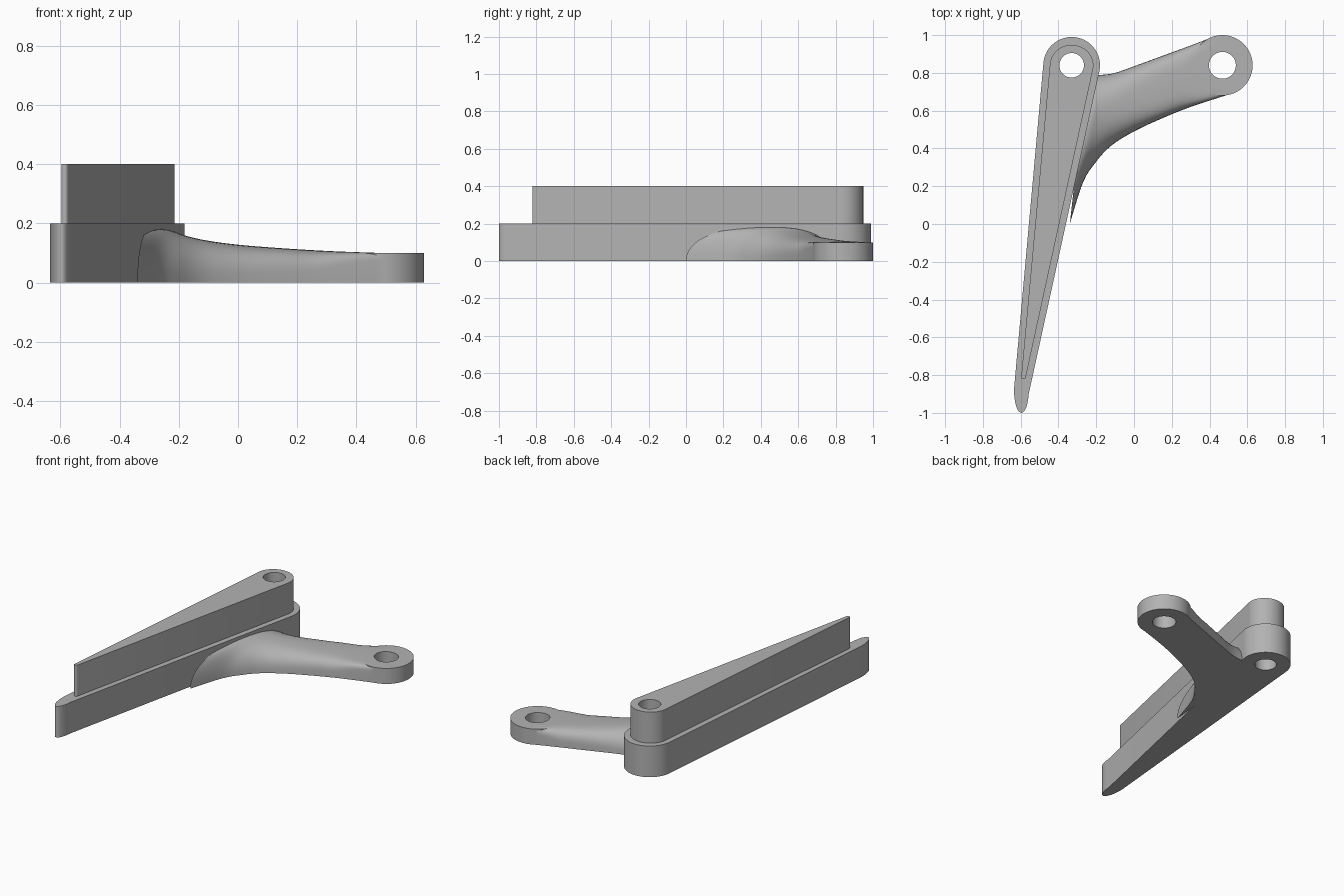
import bpy, bmesh
from math import sin, cos, pi, radians, copysign

cube = bpy.data.objects.get("Cube")
if cube:
    bpy.data.objects.remove(cube)

# Single grey finish
GREY = (0.45, 0.45, 0.45, 1)
grey = bpy.data.materials.new("plain grey")
grey.use_nodes = True
grey.diffuse_color = GREY
grey.node_tree.nodes["Principled BSDF"].inputs["Base Color"].default_value = GREY


def arc(cx, cy, rx, ry, start, end, steps):
    angles = [radians(start + (end - start) * i / steps) for i in range(steps + 1)]
    return [(cx + rx * cos(a), cy + ry * sin(a)) for a in angles]


def loft(name, rings):
    """Skin closed rings of equal size and cap both ends."""
    bm = bmesh.new()
    loops = [[bm.verts.new(p) for p in ring] for ring in rings]
    n = len(loops[0])
    for a, b in zip(loops, loops[1:]):
        for i in range(n):
            j = (i + 1) % n
            bm.faces.new((a[i], a[j], b[j], b[i]))
    bm.faces.new(loops[0])
    bm.faces.new(loops[-1])
    bmesh.ops.recalc_face_normals(bm, faces=bm.faces)
    mesh = bpy.data.meshes.new(name)
    bm.to_mesh(mesh)
    bm.free()
    mesh.materials.append(grey)
    ob = bpy.data.objects.new(name, mesh)
    bpy.context.collection.objects.link(ob)
    return ob


def extrude(name, outline, z0, z1):
    return loft(name, [[(x, y, z) for x, y in outline] for z in (z0, z1)])


def combine(ob, other, operation):
    """Apply a boolean and discard the second object."""
    mod = ob.modifiers.new(operation.lower(), 'BOOLEAN')
    mod.operation, mod.object, mod.solver = operation, other, 'EXACT'
    bpy.context.view_layer.objects.active = ob
    bpy.ops.object.modifier_apply(modifier=mod.name)
    bpy.data.objects.remove(other)


def drill(ob, x, y, r):
    cutter = extrude("hole_cutter", arc(x, y, r, r, 0, 354, 59), -0.1, 0.5)
    cutter.hide_render = True
    combine(ob, cutter, 'DIFFERENCE')


# Tapered lower plate and the narrower raised plate on it
PIVOT = (-0.33, 0.84)
lower_tip = arc(-0.596, -0.88, 0.039, 0.12, 175, 350, 20)
upper_tip = arc(-0.585, -0.81, 0.012, 0.012, 175, 347, 8)
lower_plate = extrude("lower_plate", arc(*PIVOT, 0.15, 0.15, -12.5, 175, 40) + lower_tip, 0, 0.2)
upper_plate = extrude("upper_plate", arc(*PIVOT, 0.115, 0.108, -12.5, 175, 40) + upper_tip, 0.2, 0.4)
for plate in (lower_plate, upper_plate):
    drill(plate, *PIVOT, 0.065)

# Side arm: (front x, front y, back x, back y, height, squareness)
stations = [
    (0.50, 0.685, 0.43, 0.995, 0.100, 14),
    (0.30, 0.62, 0.30, 0.945, 0.107, 5),
    (0.15, 0.56, 0.15, 0.89, 0.116, 3.6),
    (0.00, 0.49, 0.00, 0.835, 0.128, 2.9),
    (-0.12, 0.415, -0.10, 0.80, 0.143, 2.5),
    (-0.20, 0.33, -0.165, 0.79, 0.160, 2.3),
    (-0.27, 0.22, -0.20, 0.79, 0.178, 2.2),
    (-0.34, 0.00, -0.25, 0.80, 0.182, 2.2),
]


def smooth_between(rows, steps):
    """Catmull-Rom interpolation of the stations."""
    for i in range(len(rows) - 1):
        p = [rows[max(0, min(len(rows) - 1, i + k))] for k in (-1, 0, 1, 2)]
        for s in range(steps):
            t = s / steps
            yield [b + t / 2 * (c - a + t * (2*a - 5*b + 4*c - d + t * (3*(b - c) + d - a)))
                   for a, b, c, d in zip(*p)]
    yield rows[-1]


def section(fx, fy, bx, by, h, n):
    ring = []
    for i in range(25):
        a = pi * i / 24
        u = 0.5 - 0.5 * copysign(abs(cos(a)) ** (2 / n), cos(a))
        z = h * max(0, sin(a)) ** (2 / n) if 0 < i < 24 else 0
        ring.append((fx + (bx - fx) * u, fy + (by - fy) * u, z))
    return ring


arm = loft("side_arm", [section(*row) for row in smooth_between(stations, 4)])

# Round boss at the arm's end
BOSS = (0.468, 0.84)
boss = extrude("arm_boss", arc(*BOSS, 0.16, 0.16, 0, 355, 71), 0, 0.1)
combine(arm, boss, 'UNION')
drill(arm, *BOSS, 0.071)

# Smooth shading with crisp rims
bpy.ops.object.select_all(action='DESELECT')
for ob in (lower_plate, upper_plate, arm):
    ob.select_set(True)
bpy.context.view_layer.objects.active = arm
bpy.ops.object.shade_smooth_by_angle(angle=radians(30))
